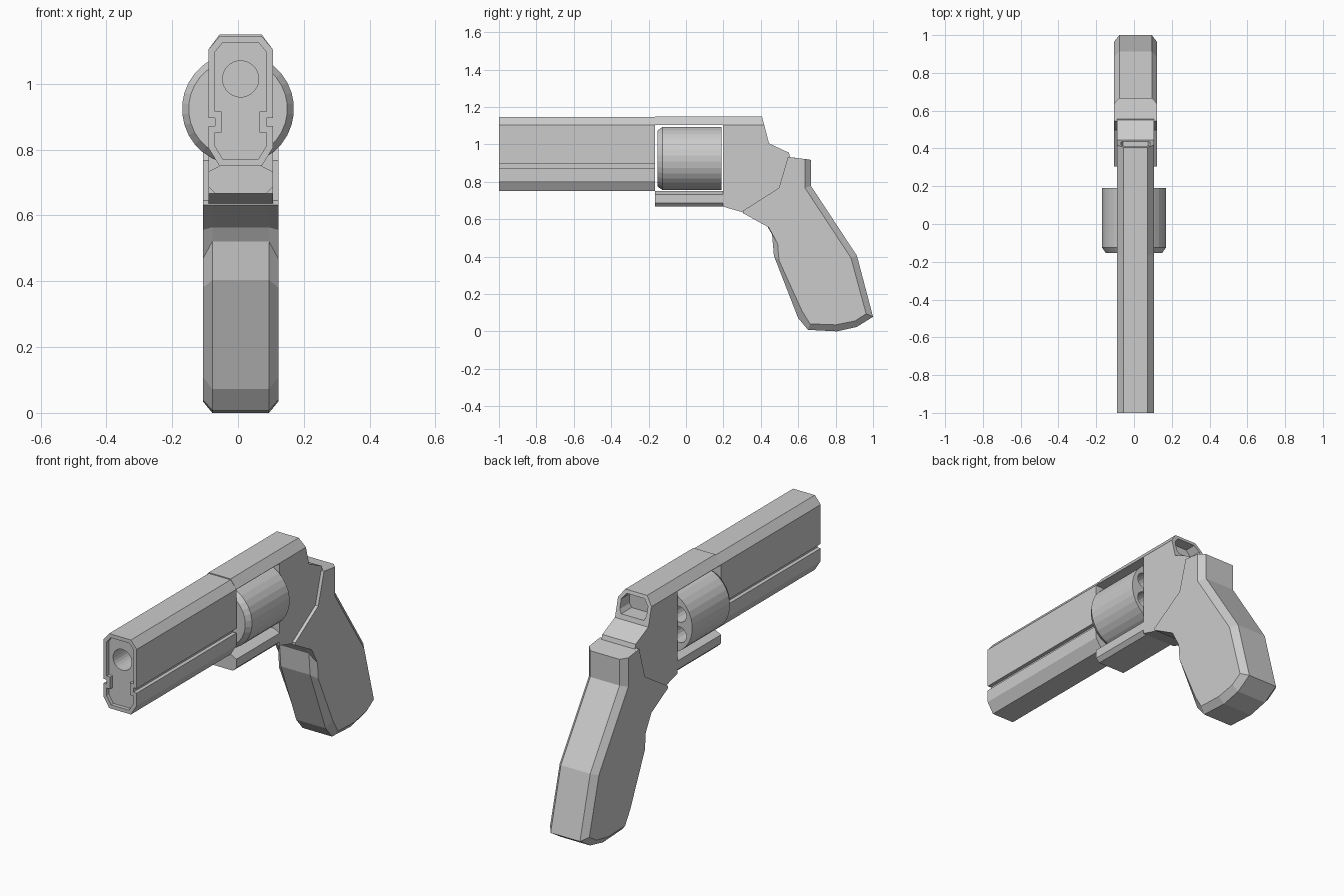
import bpy, bmesh
from math import sin, cos, pi

if "Cube" in bpy.data.objects:
    bpy.data.objects.remove(bpy.data.objects["Cube"])

CX = 0.008  # centre line of barrel, frame and grip


def loft(name, rings):
    """Closed solid through a list of equal-length point rings."""
    bm = bmesh.new()
    vs = [[bm.verts.new(p) for p in r] for r in rings]
    n = len(vs[0])
    for a, b in zip(vs, vs[1:]):
        for i in range(n):
            j = (i + 1) % n
            bm.faces.new((a[i], a[j], b[j], b[i]))
    bm.faces.new(vs[0])
    bm.faces.new(vs[-1])
    bmesh.ops.recalc_face_normals(bm, faces=bm.faces[:])
    me = bpy.data.meshes.new(name)
    bm.to_mesh(me)
    bm.free()
    ob = bpy.data.objects.new(name, me)
    bpy.context.collection.objects.link(ob)
    return ob


def along_y(name, half, y0, y1):
    """Prism along y from the right half of a symmetric x,z section."""
    sec = half + [(-x, z) for x, z in reversed(half)]
    return loft(name, [[(CX + x, y, z) for x, z in sec] for y in (y0, y1)])


def turned(name, x, z, prof, n):
    """Round part about the y axis from (y, radius) pairs."""
    return loft(name, [[(x + r * cos(2 * pi * (i + .5) / n), y, z + r * sin(2 * pi * (i + .5) / n))
                        for i in range(n)] for y, r in prof])


def cut(ob, tool, op='DIFFERENCE'):
    m = ob.modifiers.new(op, 'BOOLEAN')
    m.operation, m.solver, m.object = op, 'EXACT', tool
    bpy.context.view_layer.objects.active = ob
    bpy.ops.object.modifier_apply(modifier=m.name)
    bpy.data.objects.remove(tool)


# Barrel: grooved section with a recessed muzzle face and a bore
barrel = along_y("barrel", [(.064, 1.145), (.098, 1.104), (.098, .896), (.078, .896),
                            (.078, .872), (.098, .872), (.098, .805), (.064, .75)], -1, -.165)
bm = bmesh.new()
bm.from_mesh(barrel.data)
muzzle = [f for f in bm.faces if f.normal.y < -.9 and f.calc_center_median().y < -.99]
bmesh.ops.inset_region(bm, faces=muzzle, thickness=.02, use_even_offset=True)
bmesh.ops.inset_region(bm, faces=muzzle, thickness=0, depth=-.02)
bm.to_mesh(barrel.data)
bm.free()
cut(barrel, turned("bore_cutter", CX, 1.015, [(-1.1, .055), (-.6, .055)], 24))

# Frame: top strap and rear block, with chamfered top and hammer recess
side = [(-.165, 1.15), (.406, 1.15), (.444, 1.005), (.55, .955), (.56, .92), (.515, .755),
        (.33, .63), (.305, .636), (.198, .667), (.198, 1.102), (-.165, 1.102)]
frame = loft("frame", [[(CX + s * .2, y, z) for y, z in side] for s in (-1, 1)])
cut(frame, along_y("frame_section", [(.064, 1.15), (.098, 1.104), (.098, .5)], -.3, .7), 'INTERSECT')
cut(frame, along_y("recess_cutter", [(.052, 1.132), (.078, 1.1), (.078, 1.05), (.066, 1.03)], .35, .6))

# Lower bar under the cylinder
along_y("lower_bar", [(.064, .75), (.098, .733), (.098, .687), (.078, .667)], -.165, .205)

# Cylinder with six chambers open to the rear
drum = turned("cylinder", 0, .924, [(-.153, .15), (-.125, .17), (.19, .17)], 32)
for k in range(6):
    a = pi / 6 + k * pi / 3
    cut(drum, turned("chamber_cutter", .108 * cos(a), .924 + .108 * sin(a), [(-.05, .042), (.3, .042)], 16))

# Grip: outer outline and the smaller outline of its flat sides
outer = [(.545, .933), (.668, .917), (.668, .778), (.914, .404), (1, .078), (.914, .024), (.807, 0),
         (.652, .008), (.599, .072), (.47, .404), (.46, .521), (.433, .564), (.305, .632), (.305, .645), (.497, .767)]
inner = [(.545, .933), (.636, .921), (.636, .767), (.882, .393), (.963, .094), (.904, .056), (.80, .035),
         (.663, .04), (.62, .11), (.497, .38), (.49, .468), (.442, .556), (.305, .632), (.305, .645), (.497, .767)]
loft("grip", [[(CX + x, y, z) for y, z in o] for x, o in
              ((-.115, inner), (-.086, outer), (.086, outer), (.115, inner))])
